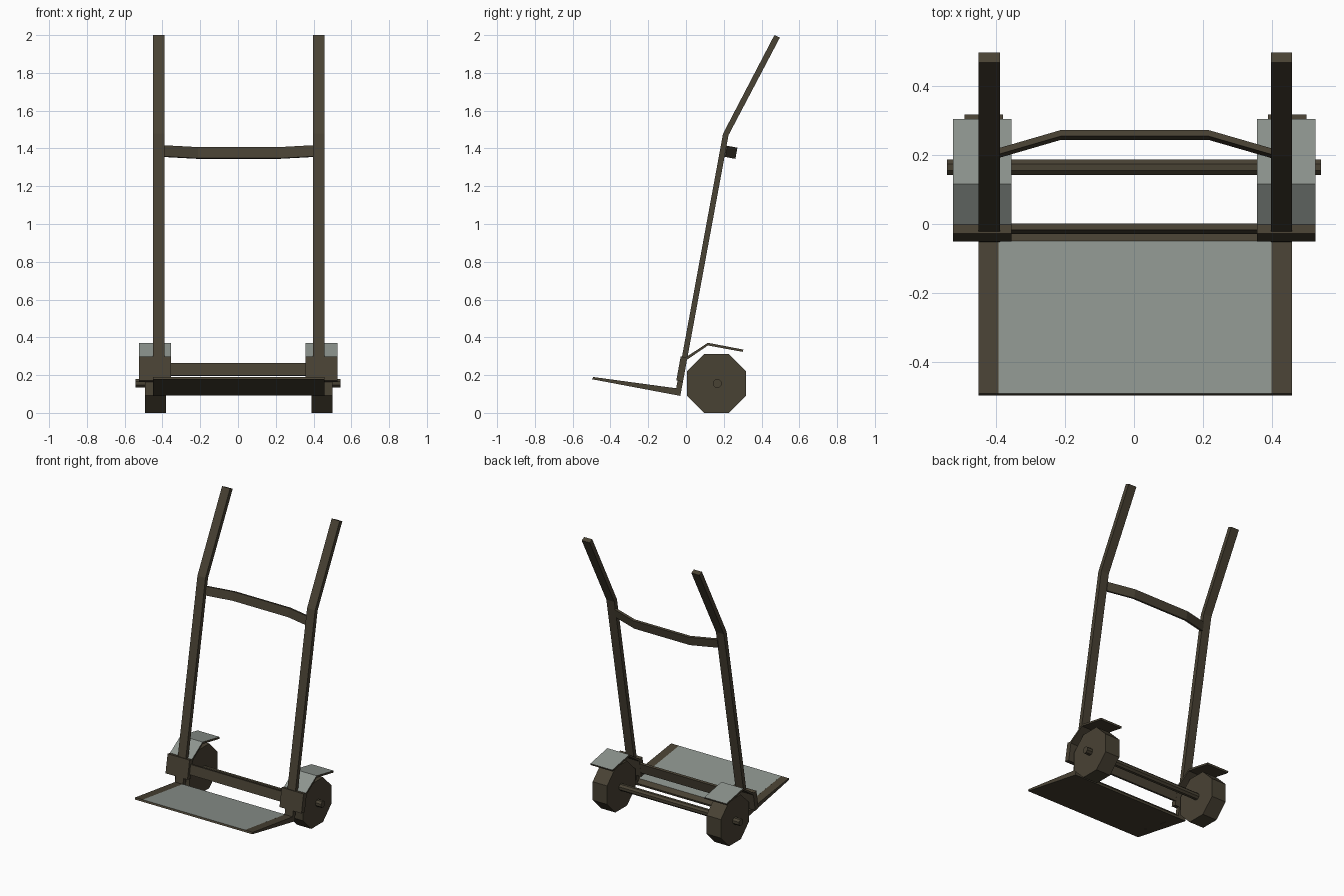
import bpy, bmesh, math

if "Cube" in bpy.data.objects:
    bpy.data.objects.remove(bpy.data.objects["Cube"])


def material(name, rgb):
    m = bpy.data.materials.new(name)
    m.diffuse_color = (*rgb, 1)
    m.use_nodes = True
    m.node_tree.nodes["Principled BSDF"].inputs["Base Color"].default_value = m.diffuse_color
    return m


BROWN = material("dark_brown_metal", (0.066, 0.054, 0.034))
GREY = material("worn_grey_metal", (0.27, 0.30, 0.275))
TILT = math.radians(10.4)          # lean of the main frame
SHIFT = 0.004                      # rails and wheels sit slightly right


def loft(name, rings, grey_above=None):
    """Join matching closed rings into a solid; upward faces may be grey."""
    bm = bmesh.new()
    loops = [[bm.verts.new(p) for p in ring] for ring in rings]
    n = len(loops[0])
    for a, b in zip(loops, loops[1:]):
        for i in range(n):
            j = (i + 1) % n
            bm.faces.new((a[i], a[j], b[j], b[i]))
    bm.faces.new(loops[0])
    bm.faces.new(loops[-1])
    bmesh.ops.recalc_face_normals(bm, faces=bm.faces[:])
    bm.normal_update()
    if grey_above is not None:
        for f in bm.faces:
            f.material_index = int(f.normal.z > grey_above)
    mesh = bpy.data.meshes.new(name)
    bm.to_mesh(mesh)
    bm.free()
    mesh.materials.append(BROWN)
    if grey_above is not None:
        mesh.materials.append(GREY)
    ob = bpy.data.objects.new(name, mesh)
    bpy.context.collection.objects.link(ob)
    return ob


def prism(name, profile, x0, x1, grey_above=None):
    """Extrude a (y, z) side profile along x."""
    return loft(name, [[(x, y, z) for y, z in profile] for x in (x0, x1)], grey_above)


def slab(y, z, height, thick):
    """Rectangle leaning with the frame, as a (y, z) profile."""
    s, c = math.sin(TILT), math.cos(TILT)
    return [(y + a * thick / 2 * c + b * height / 2 * s,
             z - a * thick / 2 * s + b * height / 2 * c)
            for a, b in ((-1, -1), (1, -1), (1, 1), (-1, 1))]


def octagon(y, z, r):
    return [(y + r * math.cos(math.radians(22.5 + 45 * i)),
             z + r * math.sin(math.radians(22.5 + 45 * i))) for i in range(8)]


rail = [(-0.497, 0.178), (-0.03, 0.09), (0.225, 1.47), (0.497, 1.987),
        (0.468, 2.0), (0.196, 1.478), (-0.052, 0.13), (-0.492, 0.19)]
fender = [(-0.005, 0.292), (0.116, 0.371), (0.304, 0.335),
          (0.30, 0.323), (0.116, 0.357), (0.003, 0.28)]

for side, s in (("left", -1), ("right", 1)):
    # bent side rail with toe and handle
    x = s * 0.424 + SHIFT
    prism(side + "_side_rail", rail, x - 0.031, x + 0.031)
    # eight-sided wheel
    x = s * 0.440 + SHIFT
    prism(side + "_wheel", octagon(0.161, 0.156, 0.169), x - 0.056, x + 0.056)
    # bracket and mudguard
    x = s * 0.441 + 0.001
    prism(side + "_bracket", slab(-0.022, 0.232, 0.13, 0.036), x - 0.085, x + 0.085)
    prism(side + "_mudguard", fender, x - 0.085, x + 0.085, 0.5)

# wheel axle
prism("axle", octagon(0.165, 0.156, 0.024), -0.542, 0.542)

# lower cross bar
prism("lower_cross_bar", slab(-0.014, 0.23, 0.068, 0.018), -0.39, 0.395)

# wedge-shaped toe plate, grey on top
prism("toe_plate", [(-0.497, 0.178), (-0.032, 0.091), (-0.028, 0.105),
                    (-0.05, 0.13), (-0.492, 0.19)], -0.393, 0.399, 0.9)

# upper cross bar, bowed backwards
bow = [(-0.395, 0.205, 1.386), (-0.213, 0.258, 1.376),
       (0.217, 0.258, 1.376), (0.40, 0.205, 1.386)]
loft("upper_cross_bar", [[(x, yy, zz) for yy, zz in slab(y, z, 0.06, 0.018)]
                         for x, y, z in bow])
